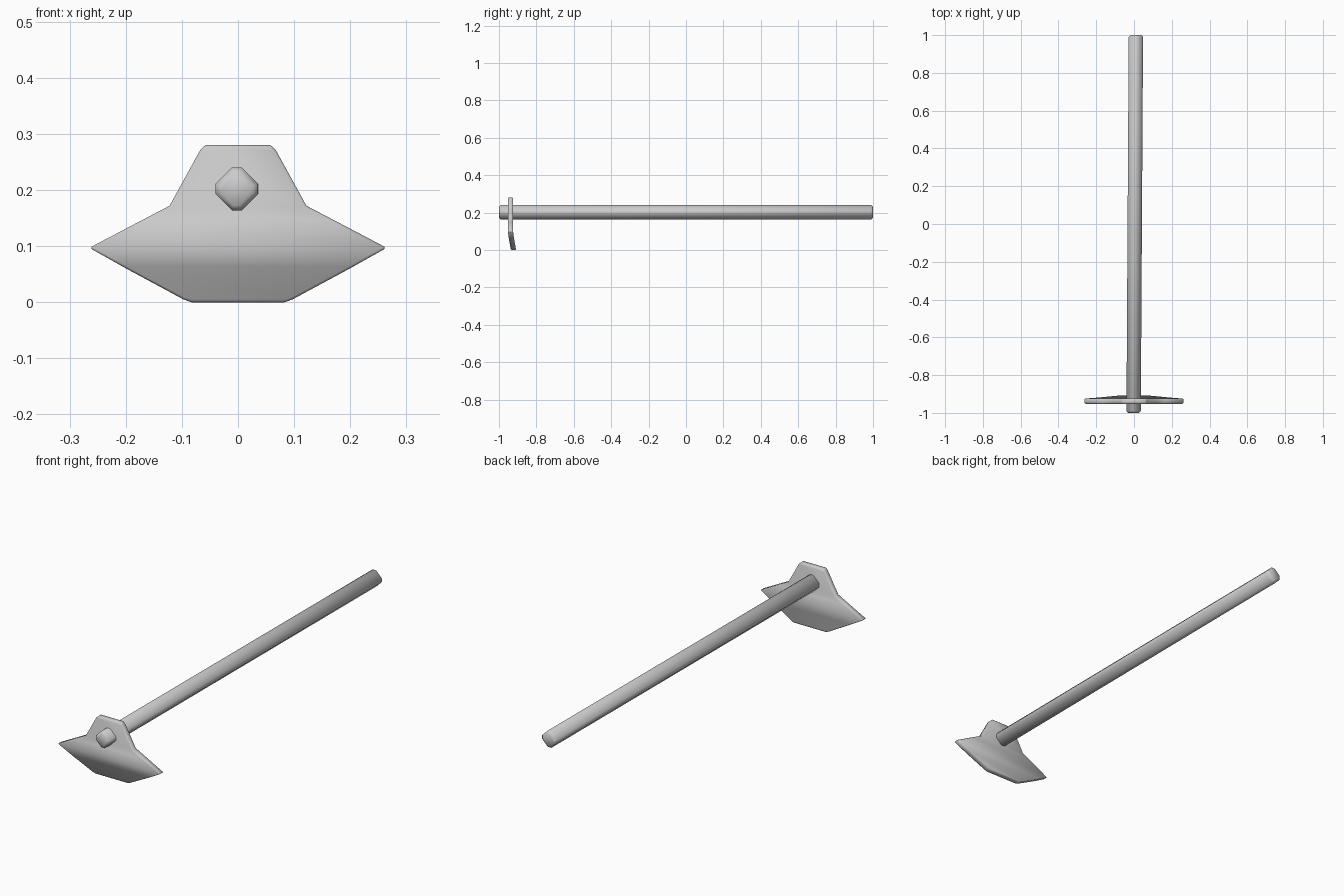
import bpy, bmesh, math
from mathutils import Vector

cube = bpy.data.objects.get("Cube")
if cube:
    bpy.data.objects.remove(cube, do_unlink=True)

grey = bpy.data.materials.new("plain_grey")
grey.use_nodes = True
color = (0.6, 0.6, 0.6, 1)
grey.diffuse_color = color
grey.node_tree.nodes["Principled BSDF"].inputs["Base Color"].default_value = color


def loft(name, rings, bevel_width):
    """Skin closed rings into a solid, soften its hard edges and shade it."""
    bm = bmesh.new()
    loops = [[bm.verts.new(p) for p in ring] for ring in rings]
    count = len(loops[0])
    for a, b in zip(loops, loops[1:]):
        for i in range(count):
            j = (i + 1) % count
            bm.faces.new((a[i], a[j], b[j], b[i]))
    bm.faces.new(loops[0])
    bm.faces.new(loops[-1])
    bmesh.ops.recalc_face_normals(bm, faces=bm.faces)
    hard = [e for e in bm.edges if e.calc_face_angle() > math.radians(60)]
    bmesh.ops.bevel(bm, geom=hard, offset=bevel_width, segments=1,
                    affect='EDGES', clamp_overlap=True)
    mesh = bpy.data.meshes.new(name)
    bm.to_mesh(mesh)
    bm.free()
    obj = bpy.data.objects.new(name, mesh)
    bpy.context.collection.objects.link(obj)
    mesh.materials.append(grey)
    bpy.ops.object.select_all(action='DESELECT')
    obj.select_set(True)
    bpy.context.view_layer.objects.active = obj
    bpy.ops.object.shade_smooth_by_angle(angle=math.radians(60))
    return obj


# Blade: height, half width and front position of each row, bent at the tips
thickness = 0.028
rows = [(0.28, 0.058, -0.952), (0.272, 0.067, -0.952), (0.172, 0.122, -0.952),
        (0.15, 0.164, -0.952), (0.097, 0.265, -0.952), (0.06, 0.199, -0.947),
        (0.005, 0.097, -0.937), (0, 0.083, -0.936)]
loft("blade", [[(-w, y, z), (w, y, z), (w, y + thickness, z), (-w, y + thickness, z)]
               for z, w, y in rows], 0.004)

# Handle: diamond section with cut corners, drifting slightly sideways
radius, cut = 0.038, 0.009
section = []
for k in range(4):
    a = math.radians(90 * k)
    out, side = Vector((math.cos(a), math.sin(a))), Vector((-math.sin(a), math.cos(a)))
    section += [out * radius - side * cut, out * radius + side * cut]
loft("handle", [[(cx + p.x, y, 0.202 + p.y) for p in section]
                for cx, y in ((-0.002, -1), (0.01, 1))], 0.009)
